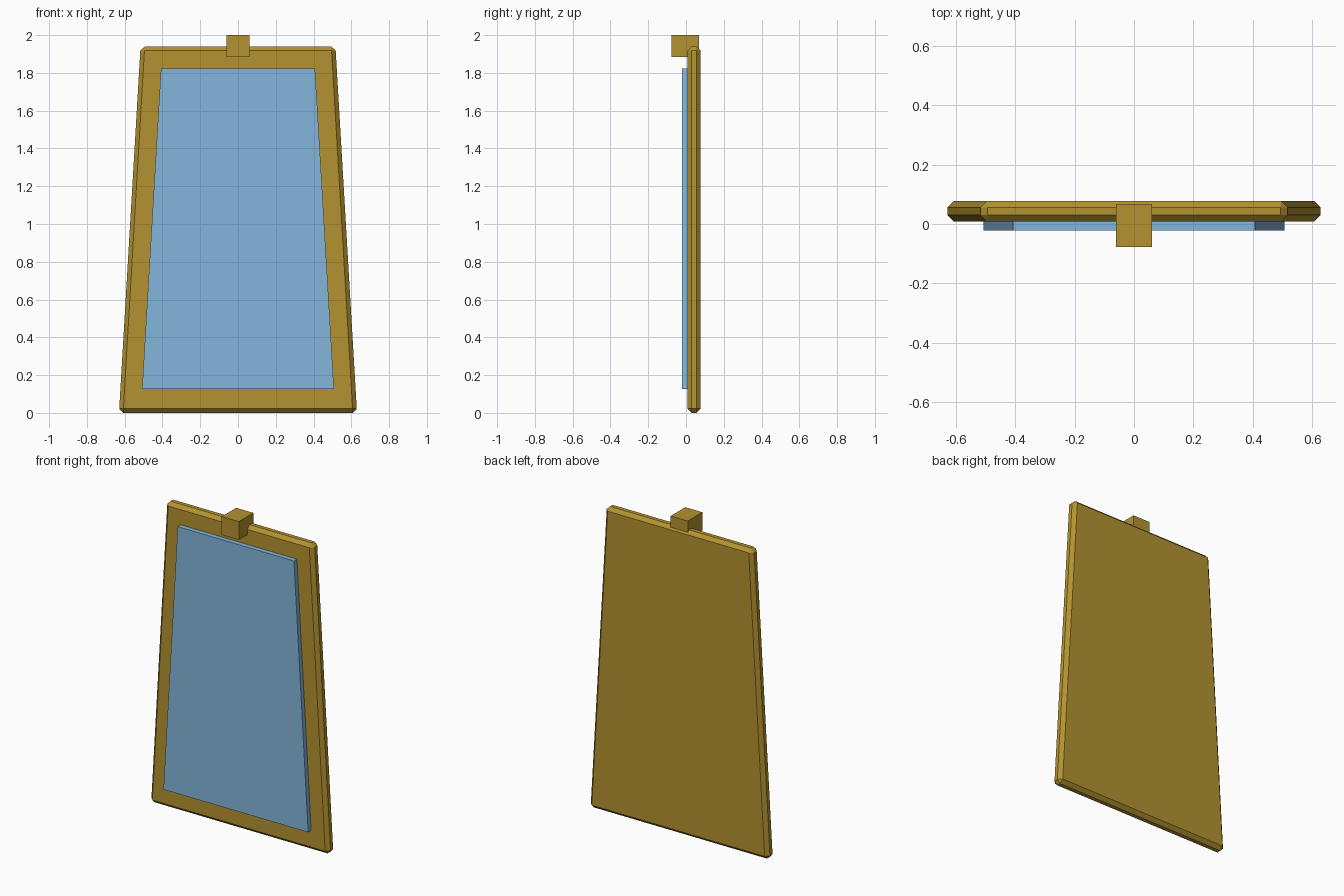
import bpy, bmesh

if "Cube" in bpy.data.objects:
    bpy.data.objects.remove(bpy.data.objects["Cube"])


def material(name, rgb):
    m = bpy.data.materials.new(name)
    m.diffuse_color = (*rgb, 1.0)
    m.use_nodes = True
    m.node_tree.nodes["Principled BSDF"].inputs["Base Color"].default_value = m.diffuse_color
    return m


def slab(name, bottom_half, top_half, z0, z1, y0, y1, mat, bevel=0.0):
    """Upright trapezoid panel extruded along y, with optional chamfers."""
    bm = bmesh.new()
    outline = [(-bottom_half, z0), (bottom_half, z0), (top_half, z1), (-top_half, z1)]
    face = bm.faces.new([bm.verts.new((x, y0, z)) for x, z in outline])
    ext = bmesh.ops.extrude_face_region(bm, geom=[face])
    moved = [v for v in ext["geom"] if isinstance(v, bmesh.types.BMVert)]
    bmesh.ops.translate(bm, verts=moved, vec=(0, y1 - y0, 0))
    bmesh.ops.recalc_face_normals(bm, faces=bm.faces)
    mesh = bpy.data.meshes.new(name)
    bm.to_mesh(mesh)
    bm.free()
    mesh.materials.append(mat)
    obj = bpy.data.objects.new(name, mesh)
    bpy.context.collection.objects.link(obj)
    if bevel:
        mod = obj.modifiers.new("chamfer", "BEVEL")
        mod.width = bevel
        mod.segments = 1
        mod.limit_method = "NONE"
    return obj


gold = material("gold", (0.45, 0.29, 0.03))
blue = material("pale_blue", (0.23, 0.47, 0.72))

# Chamfered backing board that forms the frame border
slab("frame_board", 0.63, 0.516, 0.0, 1.94, 0.008, 0.078, gold, bevel=0.022)
# Inset panel standing proud of the front
slab("glass_panel", 0.508, 0.408, 0.127, 1.822, -0.022, 0.02, blue)
# Block clipped over the top edge
slab("top_clasp", 0.06, 0.06, 1.884, 2.0, -0.078, 0.068, gold)
